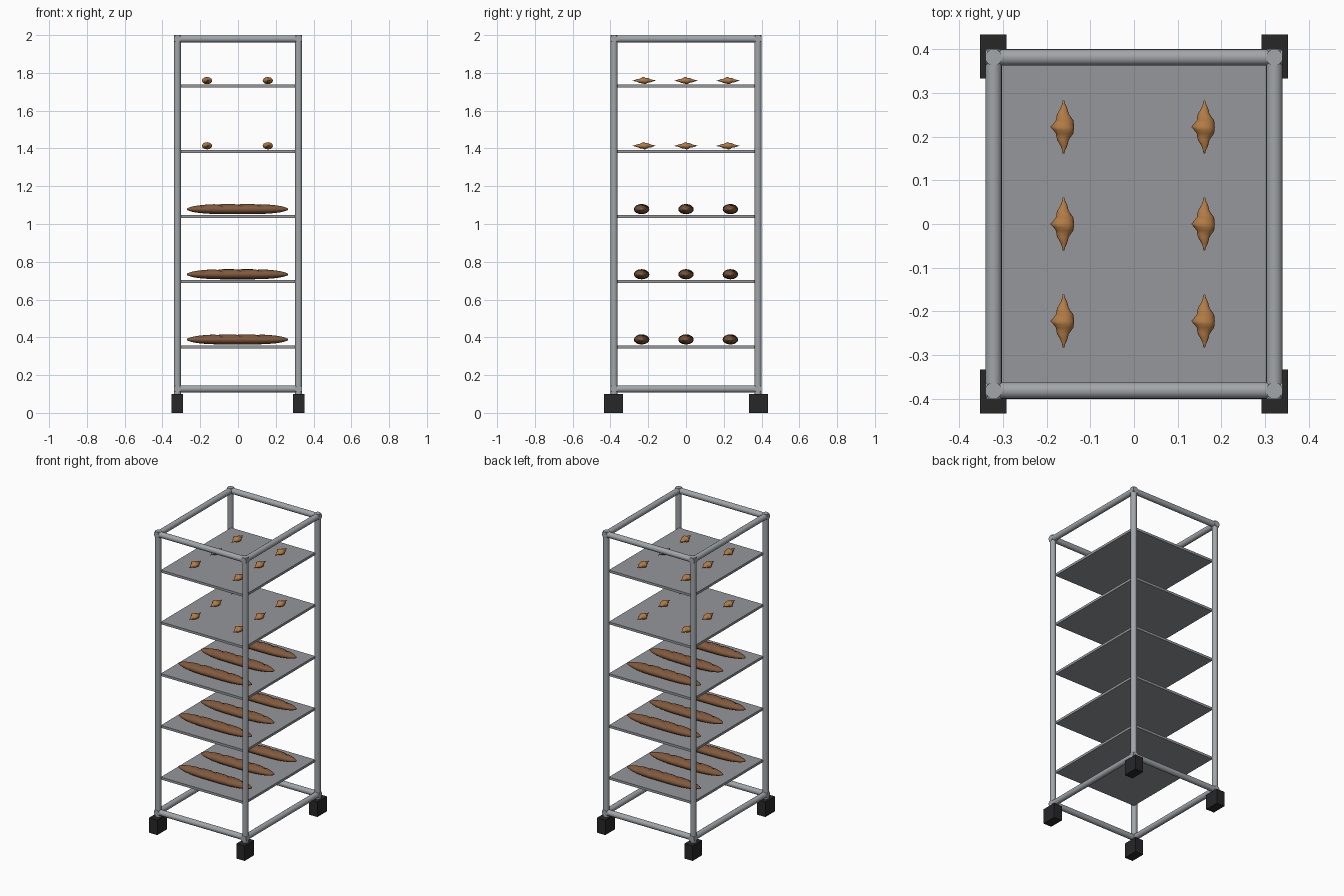
import bpy, bmesh, math
from mathutils import Vector

if "Cube" in bpy.data.objects:
    bpy.data.objects.remove(bpy.data.objects["Cube"])


def material(name, rgb):
    m = bpy.data.materials.new(name)
    m.diffuse_color = (*rgb, 1)
    m.use_nodes = True
    m.node_tree.nodes["Principled BSDF"].inputs["Base Color"].default_value = m.diffuse_color
    return m


STEEL = material("steel", (0.36, 0.38, 0.40))
TRAY = material("tray_metal", (0.30, 0.31, 0.33))
RUBBER = material("rubber", (0.02, 0.02, 0.022))
CRUST = material("crust", (0.22, 0.10, 0.045))
PASTRY = material("pastry", (0.45, 0.20, 0.06))


def add_object(name, mesh, mat, loc=(0, 0, 0)):
    ob = bpy.data.objects.new(name, mesh)
    ob.location = loc
    bpy.context.collection.objects.link(ob)
    if mat and not mesh.materials:
        mesh.materials.append(mat)
    return ob


def box(name, size, loc, mat):
    bpy.ops.mesh.primitive_cube_add(size=1, location=loc)
    ob = bpy.context.object
    ob.name = name
    ob.scale = size
    ob.data.materials.append(mat)


def tube(name, a, b, r=0.019):
    a, b = Vector(a), Vector(b)
    d = b - a
    bpy.ops.mesh.primitive_cylinder_add(vertices=16, radius=r, depth=d.length, location=(a + b) / 2,
                                        rotation=d.to_track_quat('Z', 'Y').to_euler())
    ob = bpy.context.object
    ob.name = name
    ob.data.materials.append(STEEL)
    bpy.ops.object.shade_smooth_by_angle(angle=math.radians(40))


def loaf_mesh(name, half, sections, sides, shape):
    """Loft rings along x; shape(t, angle) gives the (y, z) of each point."""
    bm = bmesh.new()
    rings = []
    for i in range(sections + 1):
        t = -1 + 2 * i / sections
        ring = []
        for k in range(sides):
            y, z = shape(t, 2 * math.pi * k / sides)
            ring.append(bm.verts.new((t * half, y, z)))
        rings.append(ring)
    for r0, r1 in zip(rings, rings[1:]):
        for k in range(sides):
            n = (k + 1) % sides
            bm.faces.new((r0[k], r0[n], r1[n], r1[k]))
    bm.faces.new(rings[0])
    bm.faces.new(rings[-1])
    bmesh.ops.recalc_face_normals(bm, faces=bm.faces)
    for f in bm.faces:
        f.smooth = True
    me = bpy.data.meshes.new(name)
    bm.to_mesh(me)
    bm.free()
    return me


def baguette_shape(t, a):
    # tapered ends, flattened base, diagonal scores across the top
    r = max(0.04, (1 - abs(t) ** 3.2)) ** 0.55
    y = 0.041 * r * math.cos(a)
    z = 0.03 + r * (0.028 if math.sin(a) > 0 else 0.026) * math.sin(a)
    if math.sin(a) > 0.6 and abs(t) < 0.75:
        z -= 0.008 * max(0, math.cos(2 * math.pi * (t * 2.6 + y * 9))) ** 6
    return y, z


def croissant_shape(t, a):
    # pointed roll with stepped, twisted folds
    u = abs(t)
    r = max(0.07, 1 - u ** 0.95) * (1 + 0.12 * math.cos(4 * math.pi * t + a))
    return 0.027 * r * math.cos(a), 0.018 + 0.019 * r * math.sin(a)


# frame: posts, rails and casters
X, Y = 0.321, 0.381
for sx, side in ((-1, "left"), (1, "right")):
    for sy, end in ((-1, "front"), (1, "back")):
        tube(f"{end}_{side}_post", (sx * X, sy * Y, 0.09), (sx * X, sy * Y, 2.0))
        box(f"{end}_{side}_caster", (0.06, 0.1, 0.1), (sx * 0.322, sy * 0.383, 0.05), RUBBER)
for z, level in ((0.127, "bottom"), (1.98, "top")):
    for s, end, side in ((-1, "front", "left"), (1, "back", "right")):
        tube(f"{level}_{end}_rail", (-0.34, s * Y, z), (0.34, s * Y, z))
        tube(f"{level}_{side}_rail", (s * X, -0.40, z), (s * X, 0.40, z))

# trays with their bread
baguette = loaf_mesh("baguette", 0.267, 48, 16, baguette_shape)
croissant = loaf_mesh("croissant", 0.061, 16, 12, croissant_shape)
for i in range(5):
    z = 0.35 + 0.345 * i
    top = z + 0.008
    box(f"tray_{i + 1}", (0.62, 0.74, 0.016), (0, 0, z), TRAY)
    for j in (-1, 0, 1):
        if i < 3:
            add_object(f"baguette_{i + 1}_{j + 2}", baguette, CRUST, (-0.003, j * 0.235, top))
        else:
            for s, side in ((-1, "left"), (1, "right")):
                ob = add_object(f"croissant_{i + 1}_{j + 2}_{side}", croissant, PASTRY,
                                (s * 0.161, j * 0.222, top + 0.003))
                ob.rotation_euler.z = math.pi / 2
